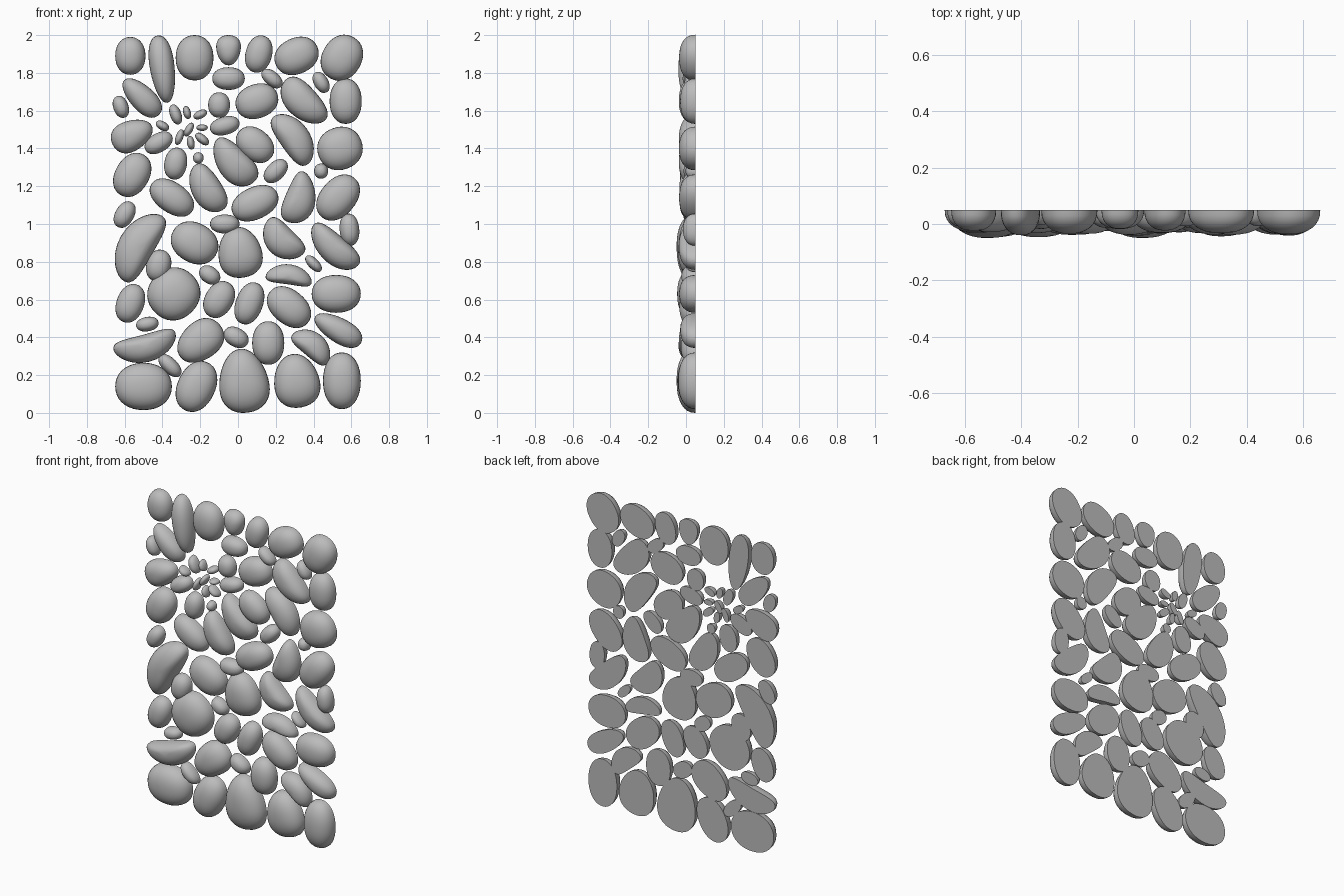
import bpy
import bmesh
from math import sin, cos, pi, radians

default_cube = bpy.data.objects.get("Cube")
if default_cube:
    bpy.data.objects.remove(default_cube, do_unlink=True)

# One stone grey for every pebble
stone_grey = bpy.data.materials.new("stone_grey")
stone_grey.use_nodes = True
stone_grey.diffuse_color = (0.5, 0.5, 0.5, 1)
shader = stone_grey.node_tree.nodes["Principled BSDF"]
shader.inputs["Base Color"].default_value = stone_grey.diffuse_color
shader.inputs["Roughness"].default_value = 0.7

BACK = 0.05        # plane of the flat backs
SEGMENTS = 36
RINGS = 8
UNIT = 0.01        # the layout below is in hundredths


def rounded(value, power):
    """Signed power, which turns a circle into a superellipse."""
    return abs(value) ** (2 / power) * (1 if value >= 0 else -1)


def outline(length, width, taper, bend):
    """Closed pebble outline: an oval that may be egg shaped or bent like a bean."""
    points = []
    for i in range(SEGMENTS):
        angle = 2 * pi * i / SEGMENTS
        along = rounded(cos(angle), 2.15)
        across = rounded(sin(angle), 2.15) * (1 + taper * along)
        across += bend * (1 - 2 * along * along)
        points.append((along * length, across * width))
    return points


def pebble(name, x, z, length, width, turn=0, taper=0, bend=0):
    """Flat-backed domed stone; length and width are half sizes."""
    depth = min(0.035 + 0.0045 * (length + width) / 2, 0.1)
    c, s = cos(radians(turn)), sin(radians(turn))
    shape = outline(length, width, taper, bend)
    bm = bmesh.new()

    def place(along, across, height):
        return bm.verts.new(((x + along * c - across * s) * UNIT,
                             BACK - depth * height,
                             (z + along * s + across * c) * UNIT))

    # Rings shrink from the back rim to the crown
    rings = []
    for k in range(RINGS):
        lift = pi / 2 * k / RINGS
        scale, height = rounded(cos(lift), 2.3), rounded(sin(lift), 2.3)
        rings.append([place(u * scale, v * scale, height) for u, v in shape])
    crown = place(0, bend * width * 0.5, 1)

    back = bm.faces.new(rings[0])
    for i in range(SEGMENTS):
        j = (i + 1) % SEGMENTS
        for low, high in zip(rings, rings[1:]):
            bm.faces.new((low[i], low[j], high[j], high[i]))
        bm.faces.new((rings[-1][i], rings[-1][j], crown))
    bmesh.ops.recalc_face_normals(bm, faces=bm.faces)

    # Smooth dome with a crisp rim around the flat back
    for face in bm.faces:
        face.smooth = face is not back
    for edge in back.edges:
        edge.smooth = False

    mesh = bpy.data.meshes.new(name)
    bm.to_mesh(mesh)
    bm.free()
    mesh.materials.append(stone_grey)
    bpy.context.collection.objects.link(bpy.data.objects.new(name, mesh))


def lay(row, *stones):
    """Lay a group of stones: x, z, length, width, turn, taper, bend."""
    for number, stone in enumerate(stones, start=1):
        pebble(f"{row}_pebble_{number}", *stone)


# Top edge
lay("top_edge",
    (-57, 189, 10, 8, 90),
    (-40, 182, 18, 6.5, 98, .15),
    (-23, 188, 12, 10, 90),
    (-5, 192, 8, 6.4, 90, .2),
    (11, 190, 10, 7, 75),
    (31, 189, 12, 9.5, 25),
    (55, 188, 12.5, 10.5, 60))

# Second course
lay("upper",
    (-62, 162, 6, 4, 110),
    (-51, 167, 13, 6.5, 135, -.15),
    (-5, 177, 8.6, 6),
    (18, 177, 6.5, 3.8, 140),
    (44, 175, 6, 3.8, 120),
    (-10, 163, 6.7, 5.8, 90),
    (10, 165, 11.5, 9, 20),
    (35, 165, 15, 8.5, 135, .1, .1),
    (57, 165, 12, 8.5, 90))

# Rosette of tiny stones
lay("rosette",
    (-40, 152, 3.8, 2.3, 150),
    (-33, 158, 5.5, 3, 110),
    (-27, 159, 3.5, 2, 105),
    (-20, 158, 3.8, 2.2, 25),
    (-19, 151, 3, 1.7),
    (-26, 150, 4, 2, 60),
    (-31, 146, 4.3, 2, 70),
    (-25, 143, 3.6, 2, 100),
    (-19, 145, 4.3, 2.3, 140),
    (-21, 135, 3, 2.8, 90))

# Stones around the rosette
lay("rosette_surround",
    (-56, 147, 11.5, 8, 25, -.2),
    (-42, 143, 8, 5, 30),
    (-33, 132, 8.5, 6, 80),
    (-7, 152, 8, 4.8, 15),
    (-2, 133, 15, 8.5, 130, -.2, .1),
    (9, 142, 11, 8.3, 140),
    (29, 145, 15.5, 8, 125, 0, -.15),
    (54, 140, 12, 11.3, 20))

# Middle courses
lay("middle",
    (-56, 126, 12.3, 9, 60),
    (-35, 114, 13, 8, 145),
    (-16, 119, 14, 8, 120, -.1, .1),
    (20, 128, 7.5, 4.8, 45),
    (44, 128, 4, 3.7, 90),
    (9, 111, 13, 8.5, 25),
    (32, 114, 14, 8, 75, -.25, -.15),
    (53, 114, 13.5, 9.5, 50),
    (-60, 105, 7.5, 5, 60))

lay("lower_middle",
    (-52, 88, 20, 9.5, 60, 0, .2),
    (-23, 90, 13, 10.5, 150),
    (-7, 100, 7.8, 5),
    (1, 85, 13.5, 11.5, 100, -.15),
    (24, 92, 13, 8, 135, 0, .2),
    (59, 97, 8.5, 5.2, 95),
    (51, 88, 16, 7.5, 137, -.1, .15),
    (40, 79, 5.5, 2.8, 135),
    (-42, 78, 8.5, 6.5, 75),
    (-15, 73, 6, 4.5, 145),
    (27, 72, 12.3, 5.3, 172, 0, -.25))

# Lower courses
lay("lower",
    (-34, 63, 14, 13.5, 45),
    (52, 63, 13, 10),
    (-57, 58, 10.5, 7.3, 70),
    (-10, 60, 10.3, 7.5, 60),
    (6, 58, 11.5, 7.2, 70),
    (27, 56, 13, 9, 140),
    (-48, 47, 6, 3.8, 10),
    (-49, 36, 17, 7.3, 15, 0, -.25),
    (-20, 38, 13.5, 10, 40, .1),
    (-1, 40, 7, 5, 150),
    (16, 37, 11.5, 8.5, 90),
    (53, 44, 14, 6.5, 150, -.15),
    (39, 35, 12, 6.5, 140, 0, -.2),
    (-36, 25, 7.5, 4, 135))

# Bottom edge
lay("bottom_edge",
    (-50, 14, 15, 12.5),
    (-22, 14, 14, 10, 65),
    (3, 17, 17, 13, 97, -.2),
    (31, 17, 14.3, 12, 100, -.15),
    (55, 17, 15, 10, 90))
